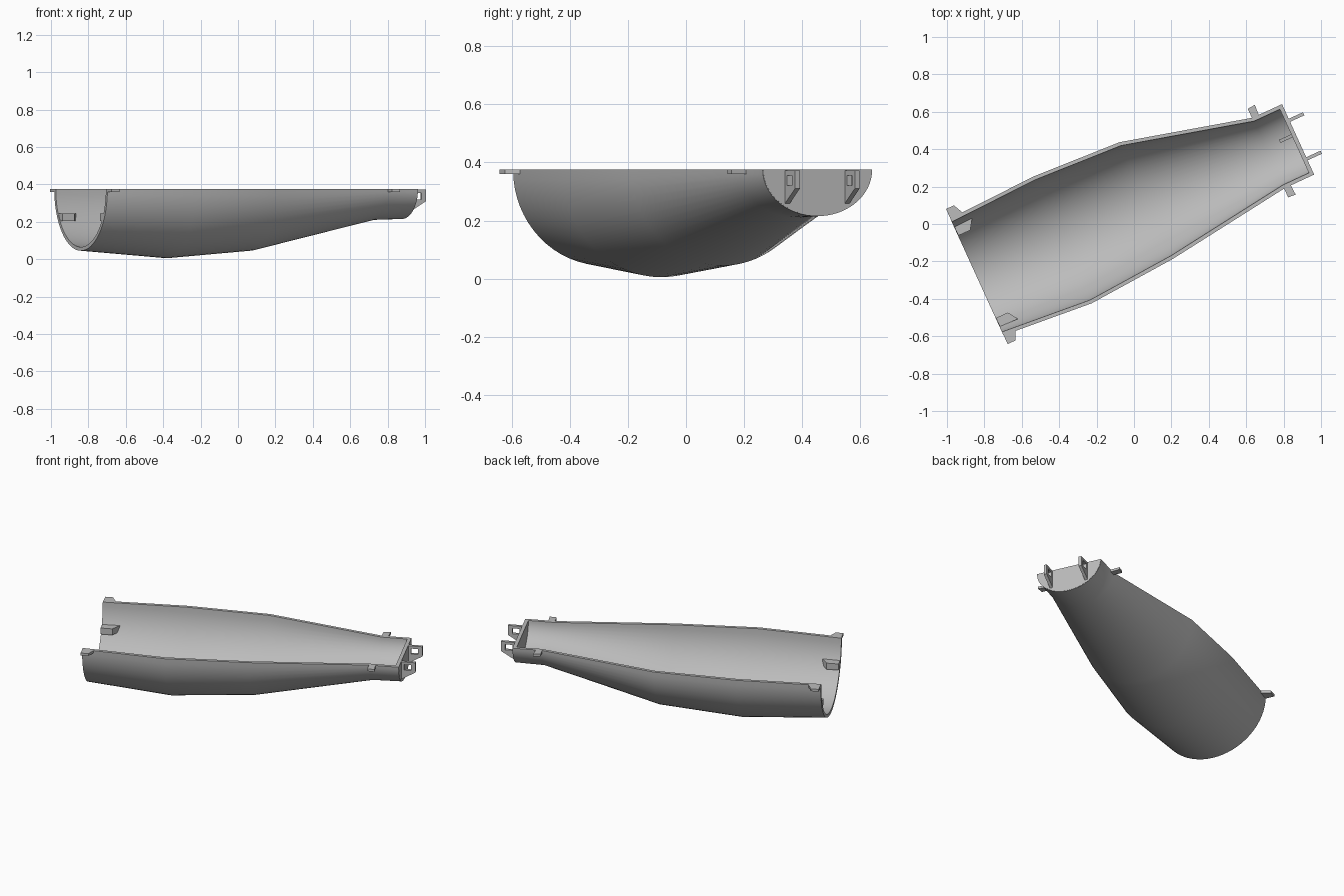
import bpy, bmesh, math

cube = bpy.data.objects.get("Cube")
if cube:
    bpy.data.objects.remove(cube)

ANGLE = math.radians(24.5)   # the trough lies turned about z
TOP = 0.375                  # height of the open rim
WALL = 0.02
SEGS = 32

grey = bpy.data.materials.new("plain grey")
grey.use_nodes = True
colour = (0.5, 0.5, 0.5, 1)
grey.diffuse_color = colour
grey.node_tree.nodes["Principled BSDF"].inputs["Base Color"].default_value = colour


def finish(name, bm, smooth=False):
    """Turn a bmesh into an object with the common turn and colour."""
    bmesh.ops.recalc_face_normals(bm, faces=bm.faces)
    mesh = bpy.data.meshes.new(name)
    bm.to_mesh(mesh)
    bm.free()
    mesh.materials.append(grey)
    obj = bpy.data.objects.new(name, mesh)
    bpy.context.collection.objects.link(obj)
    obj.rotation_euler.z = ANGLE
    if smooth:
        bpy.ops.object.select_all(action='DESELECT')
        obj.select_set(True)
        bpy.context.view_layer.objects.active = obj
        bpy.ops.object.shade_smooth_by_angle(angle=math.radians(35))
    return obj


def arc(u, centre, half, depth):
    """Half ellipse hanging below the rim."""
    return [(u, centre + half * math.cos(math.pi * i / SEGS),
             TOP - depth * math.sin(math.pi * i / SEGS)) for i in range(SEGS + 1)]


def prism(name, points, offset):
    """Extrude a flat outline by an offset."""
    bm = bmesh.new()
    face = bm.faces.new([bm.verts.new(p) for p in points])
    new = bmesh.ops.extrude_face_region(bm, geom=[face])["geom"]
    bmesh.ops.translate(bm, vec=offset,
                        verts=[g for g in new if isinstance(g, bmesh.types.BMVert)])
    return finish(name, bm)


# Tapered half shell: position along axis, centre, half width, depth
stations = [(-0.882, 0.091, 0.343, 0.33), (-0.382, 0.081, 0.373, 0.37),
            (0.111, 0.087, 0.343, 0.33), (0.813, 0.047, 0.207, 0.165),
            (0.985, 0.048, 0.207, 0.16)]
bm = bmesh.new()
rings = []
for u, c, h, d in stations:
    section = arc(u, c, h, d) + arc(u, c, h - WALL, d - WALL)[::-1]
    rings.append([bm.verts.new(p) for p in section])
count = len(rings[0])
for a, b in zip(rings, rings[1:]):
    for i in range(count):
        j = (i + 1) % count
        bm.faces.new((a[i], a[j], b[j], b[i]))
for ring in (rings[0], rings[-1]):
    for i in range(SEGS):
        bm.faces.new((ring[i], ring[i + 1], ring[-2 - i], ring[-1 - i]))
finish("half_shell", bm, smooth=True)

# Wall closing the narrow end
u, c, h, d = stations[-1]
prism("end_wall", arc(u + 0.001, c, h - 0.002, d - 0.002), (-0.022, 0, 0))

# Rim tabs and inner brackets, one pair per row, mirrored about the centre line
for side, sign in (("left", 1), ("right", -1)):
    def outline(centre, z, pts):
        return [(u, centre + sign * v, z) for u, v in pts]

    prism(f"wide_rim_tab_{side}",
          outline(0.093, TOP - 0.015, [(-0.881, 0.33), (-0.881, 0.397),
                                       (-0.835, 0.397), (-0.805, 0.335)]),
          (0, 0, 0.015))
    prism(f"narrow_rim_tab_{side}",
          outline(0.048, TOP - 0.015, [(0.809, 0.195), (0.809, 0.26),
                                       (0.852, 0.264), (0.848, 0.195)]),
          (0, 0, 0.015))
    prism(f"inner_bracket_{side}",
          outline(0.091, 0.205, [(-0.88, 0.292), (-0.88, 0.242),
                                 (-0.81, 0.242), (-0.775, 0.296)]),
          (0, 0, 0.04))

# Pierced lugs on the narrow end
outer = [(0.98, 0.372), (1.07, 0.372), (1.07, 0.31), (0.98, 0.255)]
hole = [(1.003, 0.355), (1.045, 0.355), (1.045, 0.32), (1.003, 0.32)]
for side, v in (("left", 0.16), ("right", -0.066)):
    bm = bmesh.new()
    loops = [[bm.verts.new((u, v + t, z)) for u, z in loop]
             for loop, t in ((outer, -0.009), (outer, 0.009),
                             (hole, 0.009), (hole, -0.009))]
    for k in range(4):
        a, b = loops[k], loops[(k + 1) % 4]
        for i in range(4):
            j = (i + 1) % 4
            bm.faces.new((a[i], a[j], b[j], b[i]))
    finish(f"lug_{side}", bm)

# Small rib inside the end wall
prism("end_rib", [(0.892, 0.07, 0.225), (0.97, 0.07, 0.225),
                  (0.97, 0.07, 0.28), (0.892, 0.07, 0.25)], (0, 0.018, 0))
